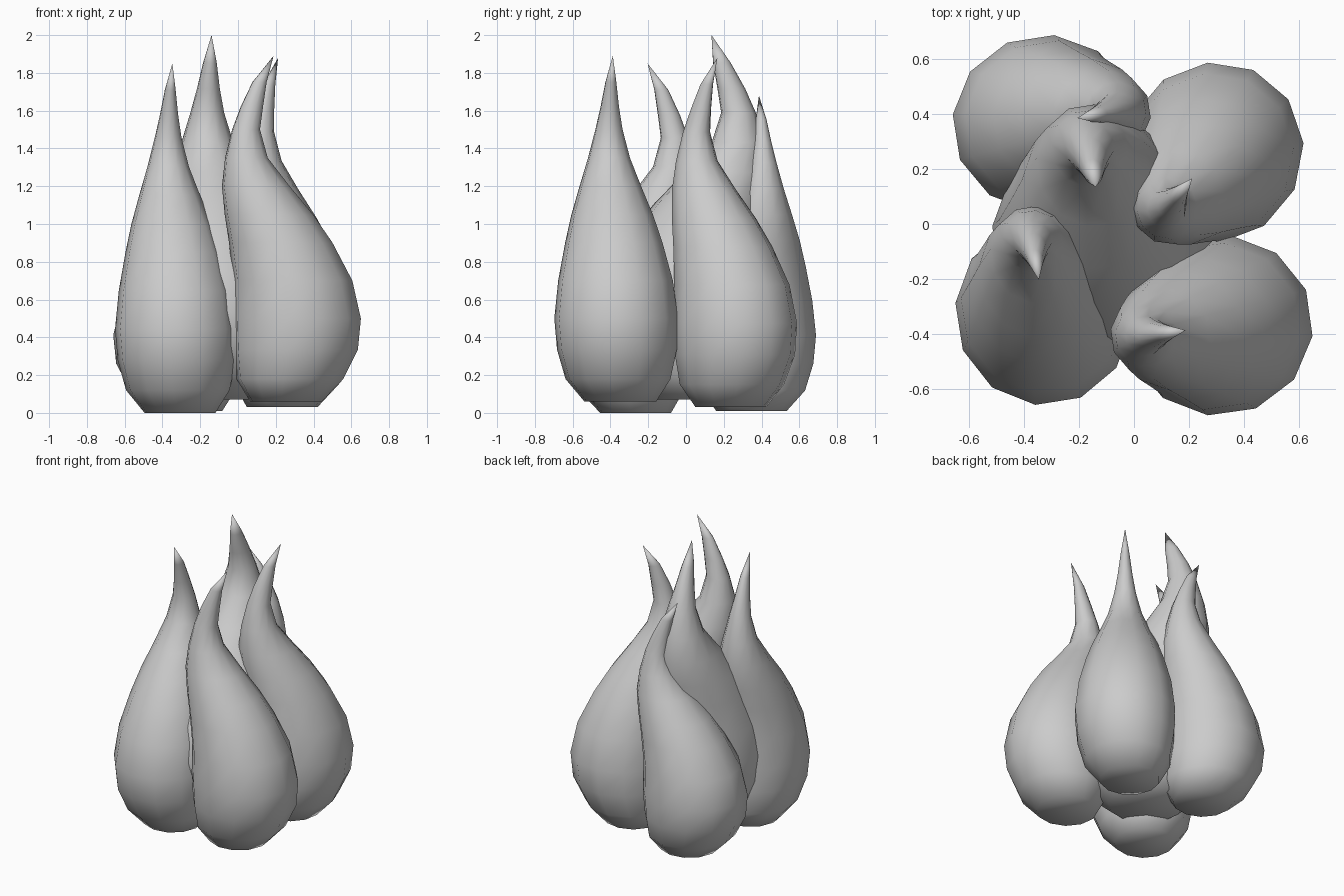
import bpy, bmesh
from math import cos, sin, pi, radians

cube = bpy.data.objects.get("Cube")
if cube:
    bpy.data.objects.remove(cube, do_unlink=True)

# One plain grey for every flame
grey = bpy.data.materials.new("plain_grey")
grey.use_nodes = True
colour = (0.6, 0.6, 0.6, 1)
grey.diffuse_color = colour
grey.node_tree.nodes["Principled BSDF"].inputs["Base Color"].default_value = colour

SIDES = 12
# Flame rings: height fraction, lean offset, sideways drift, radius along lean, radius across
RINGS = [
    (0.0, 0.055, -0.03, 0.185, 0.185),
    (0.065, 0.035, -0.015, 0.275, 0.27),
    (0.15, 0.005, -0.005, 0.32, 0.308),
    (0.24, 0.0, 0.0, 0.33, 0.318),
    (0.35, 0.022, 0.0, 0.307, 0.295),
    (0.46, 0.087, 0.0, 0.267, 0.25),
    (0.54, 0.149, 0.0, 0.229, 0.21),
    (0.623, 0.22, 0.0, 0.175, 0.158),
    (0.705, 0.27, 0.0, 0.11, 0.108),
    (0.787, 0.272, 0.0, 0.072, 0.07),
    (0.853, 0.241, 0.0, 0.058, 0.047),
    (0.924, 0.20, 0.0, 0.037, 0.028),
]


def flame(name, x, y, base, top, lean, scale, tip_offset=0.125):
    """Teardrop body whose neck leans one way and whose tip curls back."""
    c, s = cos(radians(lean)), sin(radians(lean))

    def place(u, v, t):
        u, v = u * scale, v * scale
        return (x + u * c - v * s, y + u * s + v * c, base + t * (top - base))

    bm = bmesh.new()
    grow = 1 / cos(pi / SIDES)
    angles = [2 * pi * (i + 0.5) / SIDES for i in range(SIDES)]
    rings = [
        [bm.verts.new(place(off + ru * grow * cos(a), drift + rv * grow * sin(a), t)) for a in angles]
        for t, off, drift, ru, rv in RINGS
    ]
    bm.faces.new(rings[0][::-1])
    for low, high in zip(rings, rings[1:]):
        for i in range(SIDES):
            j = (i + 1) % SIDES
            bm.faces.new((low[i], low[j], high[j], high[i]))
    tip = bm.verts.new(place(tip_offset, 0, 1))
    for i in range(SIDES):
        bm.faces.new((rings[-1][i], rings[-1][(i + 1) % SIDES], tip))
    for face in bm.faces:
        face.smooth = True
    mesh = bpy.data.meshes.new(name)
    bm.to_mesh(mesh)
    bm.free()
    mesh.materials.append(grey)
    bpy.context.collection.objects.link(bpy.data.objects.new(name, mesh))


# Tall middle flame and the four around it
flame("middle_flame", -0.11, -0.055, 0.07, 2.0, 99, 1.24, tip_offset=0.155)
flame("front_left_flame", 0.312, -0.37, 0.06, 1.89, 188, 1.0)
flame("front_right_flame", -0.328, -0.325, 0.0, 1.85, 99, 0.985)
flame("back_left_flame", 0.291, 0.26, 0.03, 1.88, 230, 0.98)
flame("back_right_flame", -0.328, 0.367, 0.01, 1.68, 9, 0.98)
